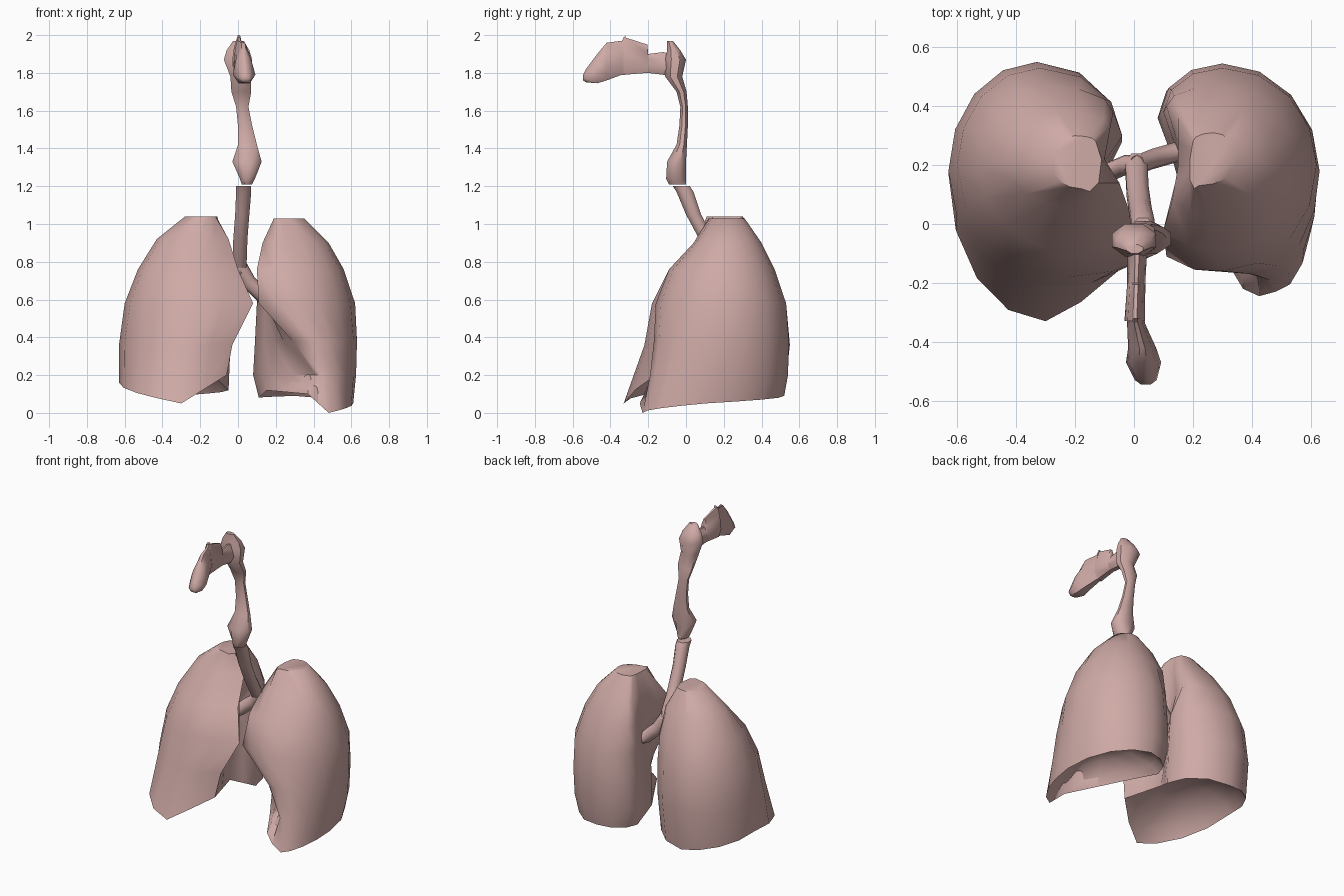
import bpy, bmesh, math
from mathutils import Vector as V

if "Cube" in bpy.data.objects:
    bpy.data.objects.remove(bpy.data.objects["Cube"])

mat = bpy.data.materials.new("tissue_pink")
mat.diffuse_color = (0.62, 0.40, 0.38, 1)
mat.use_nodes = True
mat.node_tree.nodes["Principled BSDF"].inputs["Base Color"].default_value = mat.diffuse_color


def loft(name, rings, tip=None):
    """Skin a stack of equal-length rings; optional tip closes the last one."""
    bm = bmesh.new()
    vs = [[bm.verts.new(p) for p in r] for r in rings]
    n = len(vs[0])
    for a, b in zip(vs, vs[1:]):
        for i in range(n):
            j = (i + 1) % n
            bm.faces.new((a[i], a[j], b[j], b[i]))
    bm.faces.new(vs[0])
    if tip is None:
        bm.faces.new(vs[-1])
    else:
        t = bm.verts.new(tip)
        for i in range(n):
            bm.faces.new((vs[-1][i], vs[-1][(i + 1) % n], t))
    bmesh.ops.recalc_face_normals(bm, faces=bm.faces)
    me = bpy.data.meshes.new(name)
    bm.to_mesh(me)
    bm.free()
    ob = bpy.data.objects.new(name, me)
    bpy.context.collection.objects.link(ob)
    me.materials.append(mat)
    bpy.ops.object.select_all(action='DESELECT')
    ob.select_set(True)
    bpy.context.view_layer.objects.active = ob
    bpy.ops.object.shade_smooth_by_angle(angle=math.radians(50))
    return ob


def arc(a, b, corner, n):
    """Quarter-ellipse from a (included) towards b (excluded)."""
    out = []
    for i in range(n):
        t = i / n * math.pi / 2
        p = corner + (a - corner) * math.cos(t) + (b - corner) * math.sin(t)
        p.z = a.z + (b.z - a.z) * i / n
        out.append(p)
    return out


def lung(name, levels, base_z, dome):
    """Levels: z, then x,y of front, outer, back, inner back, hilum, inner front."""
    rings = []
    for k, (z, *c) in enumerate(levels):
        last = k == len(levels) - 1
        f, o, b, m, h, g = [V((c[2 * i], c[2 * i + 1], base_z[i] if last else z)) for i in range(6)]
        r = arc(f, o, V((f.x, o.y, z)), 4) + arc(o, b, V((b.x, o.y, z)), 4)
        r += arc(b, m, V((b.x, m.y, z)), 3)
        r += [m, (m + h) / 2, h, (h + g) / 2, g, (g + f) / 2 + V((0, -0.02, 0))]
        rings.append(r)
    # hollow underside where the diaphragm sits
    base = rings[-1]
    mid = sum(base, V()) / len(base)
    for s, lift in ((0.88, 0.35), (0.5, 0.85)):
        rings.append([V((mid.x + (p.x - mid.x) * s, mid.y + (p.y - mid.y) * s,
                         p.z + (dome - p.z) * lift)) for p in base])
    loft(name, rings, (mid.x, mid.y, dome))


lung("right_lung", [
    (1.04, -.18, .12, -.28, .2, -.2, .3, -.13, .28, -.11, .22, -.12, .14),
    (.92, -.22, .06, -.43, .2, -.26, .38, -.08, .33, -.1, .22, -.05, .14),
    (.76, -.22, -.09, -.53, .2, -.3, .47, -.07, .38, -.12, .2, 0, 0),
    (.58, -.22, -.18, -.6, .2, -.32, .53, -.04, .3, -.16, .12, .08, -.1),
    (.36, -.26, -.22, -.63, .18, -.33, .55, -.04, .28, -.15, .1, -.03, -.14),
    (.1, -.3, -.33, -.63, .17, -.33, .52, -.05, .26, -.13, .1, -.06, -.16),
], (.05, .16, .09, .12, .2, .2), .3)

lung("left_lung", [
    (1.03, .22, .13, .35, .22, .27, .31, .2, .28, .19, .22, .19, .15),
    (.9, .25, .04, .48, .2, .3, .4, .15, .36, .15, .2, .13, .08),
    (.76, .27, -.09, .56, .2, .3, .47, .11, .4, .17, .2, .1, -.02),
    (.58, .3, -.16, .62, .2, .3, .53, .1, .38, .18, .15, .11, -.11),
    (.38, .4, -.17, .63, .18, .3, .545, .09, .38, .19, .1, .29, -.1),
    (.2, .46, -.19, .625, .16, .3, .54, .08, .36, .17, .12, .41, -.12),
    (.05, .48, -.23, .61, .1, .3, .52, .11, .36, .15, .15, .37, -.22),
], (0, .05, .09, .08, .12, .1), .25)


def oval(u0, u1, v0, v1, place, n=8, pinch=0):
    """Oval ring in a bounding box; pinch narrows it towards high v."""
    ring = []
    for i in range(n):
        a = 2 * math.pi * (i + 0.5) / n
        k = 1 / math.cos(math.pi / n)
        c, s = math.cos(a) * k, math.sin(a) * k
        u = (u0 + u1) / 2 + (u1 - u0) / 2 * c * (1 - pinch * (s + 1) / 2)
        ring.append(V(place(u, (v0 + v1) / 2 + (v1 - v0) / 2 * s)))
    return ring


def upright(name, secs):
    """Sections: z, x0, x1, y0, y1."""
    loft(name, [oval(*s[1:], lambda u, v, z=s[0]: (u, v, z)) for s in secs])


def lengthwise(name, secs):
    """Sections: y, x0, x1, z0, z1."""
    loft(name, [oval(*s[1:], lambda u, v, y=s[0]: (u, y, v), pinch=.6) for s in secs])


# windpipe
upright("trachea", [
    (1.2, -.01, .07, -.07, .02), (1.17, -.01, .07, -.05, .04), (1.05, -.015, .06, 0, .08),
    (.92, -.025, .05, .07, .15), (.77, -.03, .045, .16, .24)])

# voice box and throat
upright("larynx_and_pharynx", [
    (1.21, .02, .075, -.09, 0), (1.24, .01, .09, -.105, 0), (1.33, -.03, .125, -.1, 0),
    (1.42, 0, .1, -.05, .005), (1.52, 0, .075, -.035, .01), (1.62, -.01, .055, -.03, .01),
    (1.7, -.035, .07, -.05, .003), (1.78, -.04, .07, -.11, -.02), (1.87, -.075, .075, -.11, 0),
    (1.92, -.06, .06, -.1, -.03), (1.97, -.025, .03, -.1, -.07)])

# nasal passage and nose
lengthwise("nasal_cavity", [
    (-.05, -.03, .05, 1.79, 1.89), (-.12, -.03, .05, 1.79, 1.91), (-.2, -.03, .045, 1.8, 1.9),
    (-.205, -.03, .045, 1.8, 1.95), (-.33, -.04, .045, 1.79, 1.99)])
lengthwise("nose", [
    (-.32, -.03, .04, 1.79, 2.0), (-.34, -.03, .045, 1.79, 1.97), (-.42, -.03, .085, 1.76, 1.96),
    (-.47, -.04, .105, 1.745, 1.9), (-.53, -.005, .085, 1.75, 1.82), (-.545, .02, .06, 1.76, 1.79)])

# airway branches into each lung
for name, pts in (
        ("left_bronchus", [(.01, .2, .78), (.06, .22, .69), (.13, .24, .62), (.24, .27, .58)]),
        ("right_bronchus", [(.01, .2, .78), (-.03, .2, .72), (-.1, .17, .66), (-.22, .14, .6)])):
    d = V(pts[-1]) - V(pts[0])
    side = V((-d.z, 0, d.x)).normalized()
    loft(name, [[V(p) + side * .04 * math.cos(a) + V((0, .035 * math.sin(a), 0))
                 for a in [i * math.pi / 4 for i in range(8)]] for p in pts])
